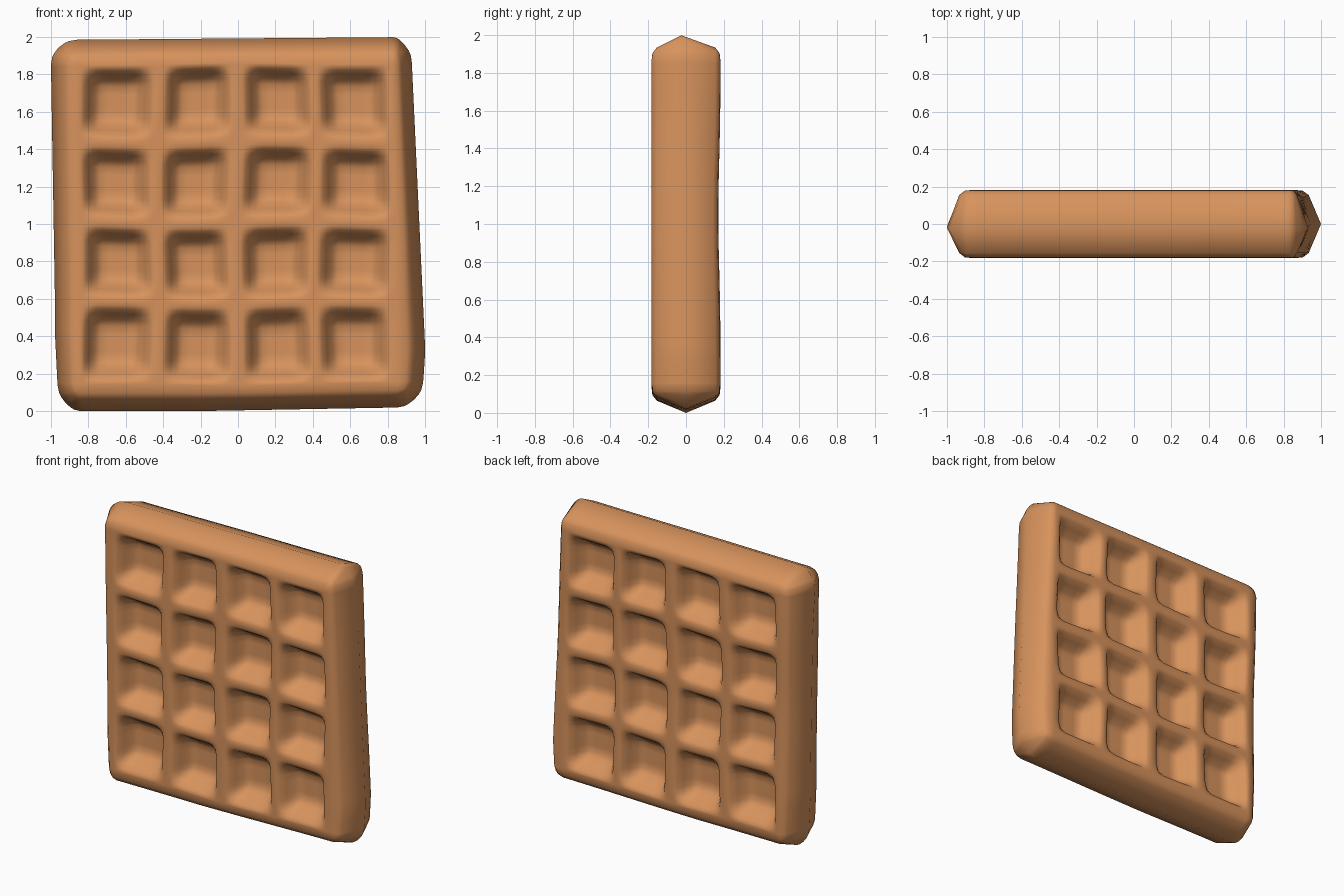
import bpy, bmesh, math

if "Cube" in bpy.data.objects:
    bpy.data.objects.remove(bpy.data.objects["Cube"])

# pocket openings along x and along z, (start, end)
COLS = [(-0.84, -0.455), (-0.405, -0.04), (0.02, 0.395), (0.43, 0.82)]
ROWS = [(0.15, 0.56), (0.60, 0.985), (1.03, 1.415), (1.46, 1.85)]
STEPS = [0, .05, .12, .2, .28, .39, .5, .61, .72, .8, .88, .95, 1]
RIM = [0.86, 0.905, 0.935, 1.0]
THICK, DEPTH, CORNER = 0.183, 0.125, 0.86


def lines(pockets):
    """Grid lines through rim and every pocket wall."""
    out = [-r for r in reversed(RIM)] + RIM
    out += [a + (b - a) * s for a, b in pockets for s in STEPS]
    out += [(pockets[i][1] + pockets[i + 1][0]) / 2 for i in range(3)]
    return sorted(set(round(v, 4) for v in out))


def smooth(t):
    t = max(0.0, min(1.0, t))
    return t * t * (3 - 2 * t)


def sink(v, pockets):
    """0 on a rib, 1 on a pocket floor."""
    for a, b in pockets:
        if a < v < b:
            s = (v - a) / (b - a)
            return smooth(min(s, 1 - s) / 0.27)
    return 0.0


def rim_height(k):
    """Chamfered edge profile, k = 1 on the outer ridge."""
    if k >= 0.9999:
        return 0.0
    if k > 0.934:
        return 0.155
    if k > 0.904:
        return 0.178
    return THICK


def outline(u, v):
    """Round the corners, then lean the sides like a hand-made slab."""
    a, b = abs(u) - CORNER, abs(v) - CORNER
    if a > 0 and b > 0:
        f = max(a, b) / math.hypot(a, b)
        u = math.copysign(CORNER + a * f, u)
        v = math.copysign(CORNER + b * f, v)
    z = v + 1
    wu, wv = smooth((abs(u) - 0.76) / 0.22), smooth((abs(v) - 0.76) / 0.22)
    if u > 0:
        x = u - 0.07 * wu * max(0, min(1, (z - 0.35) / 1.5))
        x -= 0.02 * wu * max(0, (0.3 - z) / 0.3)
    else:
        x = u + wu * (0.022 * max(0, min(1, (1.85 - z) / 1.3)))
        x += 0.02 * wu * max(0, (0.4 - z) / 0.4)
    z += wv * (-0.008 * (1 - u) if v > 0 else 0.018 * max(0, u + 0.2))
    # slight wobble of the ribs
    inner = (1 - wu) * (1 - wv)
    x += 0.008 * inner * math.sin(5 * z + 3 * u)
    z += 0.008 * inner * math.sin(5 * x + 2 * v)
    return x, z


us, cols = lines(COLS), COLS
rows = [(a - 1, b - 1) for a, b in ROWS]
vs = lines(rows)
bm = bmesh.new()
for side in (-1, 1):
    grid = []
    for v in vs:
        row = []
        for u in us:
            k = max(abs(u), abs(v))
            x, z = outline(u, v)
            y = rim_height(k) - DEPTH * sink(u, cols) * sink(v, rows)
            if side > 0:
                y -= 0.012 * math.exp(-((z - 1.05) / 0.4) ** 2) * (k < 0.99)
            y *= side
            if k > 0.999:
                y = -0.025 * smooth((v - 0.5) * 2)
            row.append(bm.verts.new((x, y, z)))
        grid.append(row)
    for j in range(len(vs) - 1):
        for i in range(len(us) - 1):
            bm.faces.new((grid[j][i], grid[j][i + 1], grid[j + 1][i + 1], grid[j + 1][i]))
# join front and back along the outer ridge
bmesh.ops.remove_doubles(bm, verts=bm.verts, dist=0.0002)
bmesh.ops.recalc_face_normals(bm, faces=bm.faces)
mesh = bpy.data.meshes.new("waffle")
bm.to_mesh(mesh)
bm.free()

mat = bpy.data.materials.new("golden brown")
mat.diffuse_color = (0.68, 0.29, 0.108, 1)
mat.use_nodes = True
mat.node_tree.nodes["Principled BSDF"].inputs["Base Color"].default_value = mat.diffuse_color
mesh.materials.append(mat)
waffle = bpy.data.objects.new("waffle", mesh)
bpy.context.collection.objects.link(waffle)
bpy.context.view_layer.objects.active = waffle
waffle.select_set(True)
bpy.ops.object.shade_smooth_by_angle(angle=math.radians(60))
